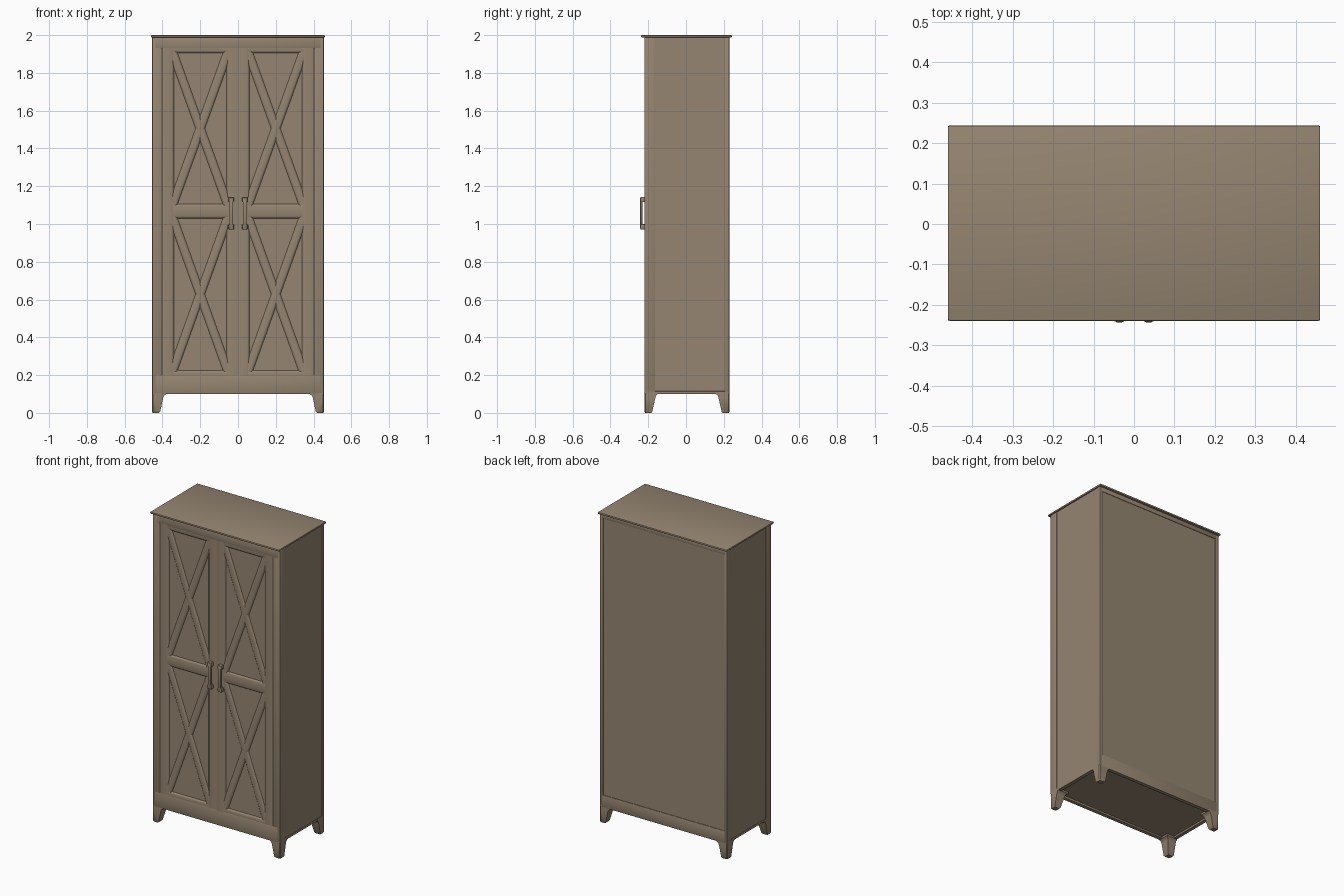
import bpy
import bmesh
from mathutils import Vector, Matrix

cube = bpy.data.objects.get("Cube")
if cube:
    bpy.data.objects.remove(cube)


def material(name, rgb):
    mat = bpy.data.materials.new(name)
    mat.use_nodes = True
    mat.diffuse_color = (*rgb, 1)
    mat.node_tree.nodes["Principled BSDF"].inputs["Base Color"].default_value = (*rgb, 1)
    return mat


wood = material("taupe_wood", (0.30, 0.235, 0.165))
parts = []


def finish(name, bm, bevel=0.0):
    bmesh.ops.recalc_face_normals(bm, faces=bm.faces[:])
    if bevel:
        bmesh.ops.bevel(bm, geom=bm.edges[:], offset=bevel, segments=2,
                        profile=0.5, affect='EDGES')
    mesh = bpy.data.meshes.new(name)
    bm.to_mesh(mesh)
    bm.free()
    mesh.materials.append(wood)
    obj = bpy.data.objects.new(name, mesh)
    bpy.context.collection.objects.link(obj)
    parts.append(obj)
    return obj


def box(name, x, y, z, bevel=0.0):
    """Box from (min, max) pairs."""
    bm = bmesh.new()
    size = [b - a for a, b in (x, y, z)]
    mid = [(a + b) / 2 for a, b in (x, y, z)]
    bmesh.ops.create_cube(bm, size=1, matrix=Matrix.Translation(mid) @ Matrix.Diagonal((*size, 1)))
    return finish(name, bm, bevel)


def loft(name, rings):
    bm = bmesh.new()
    loops = [[bm.verts.new(p) for p in ring] for ring in rings]
    n = len(loops[0])
    for a, b in zip(loops, loops[1:]):
        for i in range(n):
            j = (i + 1) % n
            bm.faces.new((a[i], a[j], b[j], b[i]))
    bm.faces.new(loops[0])
    bm.faces.new(loops[-1])
    return finish(name, bm)


def moulding(name, start, end, width, front, slope=0.012):
    """Straight strip on the door face with sloped, softened sides."""
    a, b = Vector((start[0], 0, start[1])), Vector((end[0], 0, end[1]))
    side = (b - a).normalized().cross(Vector((0, 1, 0)))
    half = width / 2
    section = [(half + slope, PANEL + 0.002), (half + slope * 0.75, PANEL - 0.001),
               (half + slope * 0.25, front + 0.001), (half, front)]
    section += [(-u, y) for u, y in reversed(section)]
    return loft(name, [[p + side * u + Vector((0, y, 0)) for u, y in section] for p in (a, b)])


# Carcass with a slightly raised plinth rim beneath it
FRONT, PANEL, BACK = -0.22, -0.211, 0.23
box("carcass", (-0.452, 0.452), (PANEL, 0.227), (0.112, 1.99))
box("front_apron", (-0.44, 0.44), (FRONT, -0.195), (0.1, 0.2), 0.003)
box("back_apron", (-0.44, 0.44), (0.205, BACK), (0.1, 0.18), 0.003)
box("front_top_rail", (-0.44, 0.44), (FRONT, -0.2), (1.93, 1.99), 0.002)
box("back_top_rail", (-0.44, 0.44), (0.21, BACK), (1.96, 1.99), 0.002)
box("top_board", (-0.46, 0.46), (-0.239, 0.243), (1.988, 2.0), 0.004)

# Corner posts, side aprons and tapered feet
for s, side in ((1, "left"), (-1, "right")):
    def span(a, b):
        return tuple(sorted((s * a, s * b)))
    box(side + "_apron", span(0.43, 0.454), (-0.2, 0.21), (0.1, 0.115), 0.002)
    box(side + "_front_post", span(0.402, 0.455), (FRONT, -0.163), (0.1, 1.99), 0.004)
    box(side + "_back_post", span(0.43, 0.455), (0.205, BACK), (0.1, 1.99), 0.004)
    for end, y0, d in (("front", FRONT, 1), ("back", BACK, -1)):
        rings = []
        for z, wx, wy in ((0, 0.036, 0.036), (0.006, 0.043, 0.041), (0.08, 0.059, 0.058),
                          (0.092, 0.064, 0.062), (0.1, 0.076, 0.072), (0.113, 0.076, 0.072)):
            t = 0.004 if z == 0 else 0
            xo, xi = s * (0.455 - t), s * (0.455 - wx)
            yo, yi = y0 + d * t, y0 + d * wy
            c = 0.005
            rings.append([(xo - s * c, yo, z), (xo, yo + d * c, z), (xo, yi, z),
                          (xi, yi, z), (xi, yo, z)])
        loft(f"{side}_{end}_foot", rings)

# Doors: frame mouldings, crossed braces and pulls
LOW, MID_LOW, MID_HIGH, HIGH = 0.215, 1.04, 1.095, 1.915
for s, side in ((1, "left"), (-1, "right")):
    name = side + "_door_"
    for label, x, w in (("inner_stile", 0.026, 0.05), ("outer_stile", 0.374, 0.05)):
        moulding(name + label, (s * x, 0.19), (s * x, 1.94), w, FRONT)
    for label, z0, z1 in (("bottom_rail", 0.19, LOW), ("middle_rail", MID_LOW, MID_HIGH),
                          ("top_rail", HIGH, 1.945)):
        moulding(name + label, (s * 0.03, (z0 + z1) / 2), (s * 0.37, (z0 + z1) / 2),
                 z1 - z0, FRONT + 0.0004)
    for label, z0, z1 in (("lower", LOW, MID_LOW), ("upper", MID_HIGH, HIGH)):
        for n, (a, b) in enumerate(((0.052, 0.348), (0.348, 0.052))):
            moulding(f"{name}{label}_brace_{n + 1}", (s * a, z0), (s * b, z1),
                     0.026, FRONT + 0.0008 + n * 0.0003)

    hx = s * 0.036
    box(side + "_pull_grip", (hx - 0.010, hx + 0.010), (-0.243, -0.231), (0.975, 1.14), 0.004)
    for label, z in (("bottom", 0.985), ("top", 1.13)):
        box(f"{side}_pull_{label}_mount", (hx - 0.014, hx + 0.014), (-0.241, -0.215),
            (z - 0.014, z + 0.014), 0.004)

# Smooth shading with crisp edges kept
bpy.ops.object.select_all(action='DESELECT')
for obj in parts:
    obj.select_set(True)
bpy.context.view_layer.objects.active = parts[0]
bpy.ops.object.shade_smooth_by_angle(angle=0.7)
